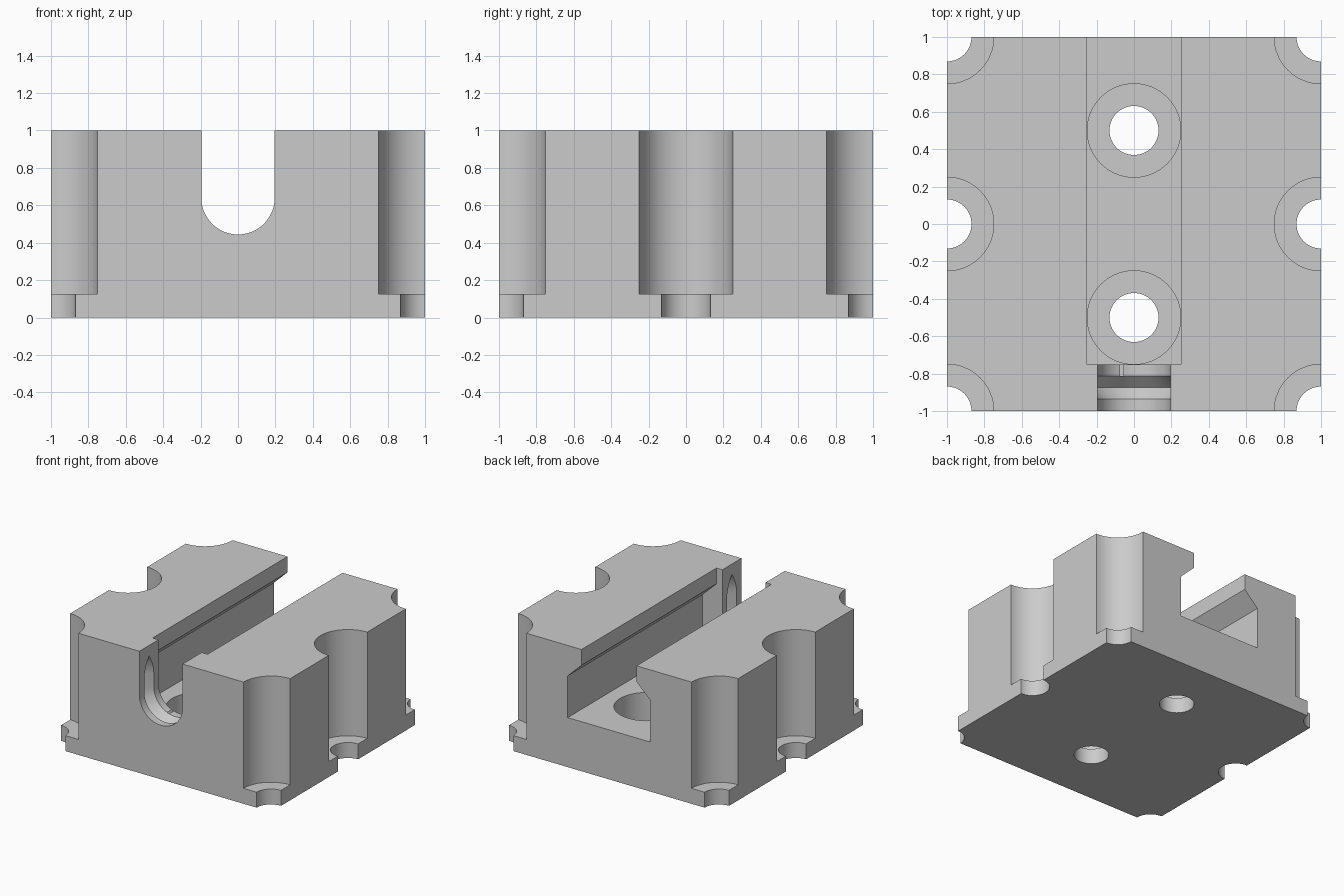
import bpy
import bmesh
from math import cos, sin, pi, radians

cube = bpy.data.objects.get("Cube")
if cube:
    bpy.data.objects.remove(cube, do_unlink=True)

PILOT_R, BORE_R, LEDGE_Z = 0.131, 0.25, 0.127
SLOT_R, SLOT_Z = 0.196, 0.64

grey = bpy.data.materials.new("plain grey")
grey.use_nodes = True
grey.diffuse_color = (0.6, 0.6, 0.6, 1)
grey.node_tree.nodes["Principled BSDF"].inputs["Base Color"].default_value = (0.6, 0.6, 0.6, 1)


def loft(name, rings):
    """Closed solid through matching rings of points."""
    bm = bmesh.new()
    loops = [[bm.verts.new(p) for p in ring] for ring in rings]
    n = len(loops[0])
    for a, b in zip(loops, loops[1:]):
        for i in range(n):
            j = (i + 1) % n
            bm.faces.new((a[i], a[j], b[j], b[i]))
    bm.faces.new(loops[0])
    bm.faces.new(loops[-1])
    bmesh.ops.recalc_face_normals(bm, faces=bm.faces)
    mesh = bpy.data.meshes.new(name)
    bm.to_mesh(mesh)
    bm.free()
    mesh.materials.append(grey)
    obj = bpy.data.objects.new(name, mesh)
    bpy.context.collection.objects.link(obj)
    return obj


def along_y(name, profile, y0, y1):
    return loft(name, [[(x, y, z) for x, z in profile] for y in (y0, y1)])


def cylinder(name, x, y, r, z0, z1, n=64):
    circle = [(x + r * cos(2 * pi * i / n), y + r * sin(2 * pi * i / n)) for i in range(n)]
    return loft(name, [[(a, b, z) for a, b in circle] for z in (z0, z1)])


def stadium(r, z0, z1, n=32):
    """Upright round-ended outline in x and z."""
    top = [(r * cos(pi * i / n), z1 + r * sin(pi * i / n)) for i in range(n + 1)]
    low = [(-r * cos(pi * i / n), z0 - r * sin(pi * i / n)) for i in range(n + 1)]
    return top + low


# Solid body
body = along_y("block_body", [(-1, 0), (1, 0), (1, 1), (-1, 1)], -1, 1)
cutters = []

# Undercut channel, open at the back
half = [(0.375, 0.407), (0.375, 0.75), (0.25, 0.87), (0.25, 1.1)]
channel = half + [(-x, z) for x, z in reversed(half)]
cutters.append(along_y("channel_cutter", channel, -0.752, 1.1))

# Round-bottomed slot through the front wall
cutters.append(along_y("front_slot_cutter", stadium(SLOT_R, SLOT_Z, 1.2), -1.1, -0.7))

# V-shaped groove around the slot, closed at the top
groove = [(-0.955, 0.178), (-0.875, 0.256), (-0.795, 0.178)]
cutters.append(loft("slot_groove_cutter",
                    [[(x, y, z) for x, z in stadium(r, SLOT_Z, 0.75)] for y, r in groove]))

# Counterbored screw holes: around the sides, and in the channel floor
places = [(x, y, 1.1) for x in (-1, 1) for y in (-1, 0, 1)]
places += [(0, y, 0.5) for y in (-0.5, 0.5)]
for x, y, top in places:
    cutters.append(cylinder("bore_cutter", x, y, BORE_R, LEDGE_Z, top))
    cutters.append(cylinder("pilot_cutter", x, y, PILOT_R, -0.1, 0.3))

# Cut the body
bpy.ops.object.select_all(action="DESELECT")
bpy.context.view_layer.objects.active = body
body.select_set(True)
for cutter in cutters:
    cutter.hide_render = True
    mod = body.modifiers.new("cut", "BOOLEAN")
    mod.operation = "DIFFERENCE"
    mod.solver = "EXACT"
    mod.object = cutter
    bpy.ops.object.modifier_apply(modifier=mod.name)
    bpy.data.objects.remove(cutter, do_unlink=True)

bpy.ops.object.shade_smooth_by_angle(angle=radians(25))
